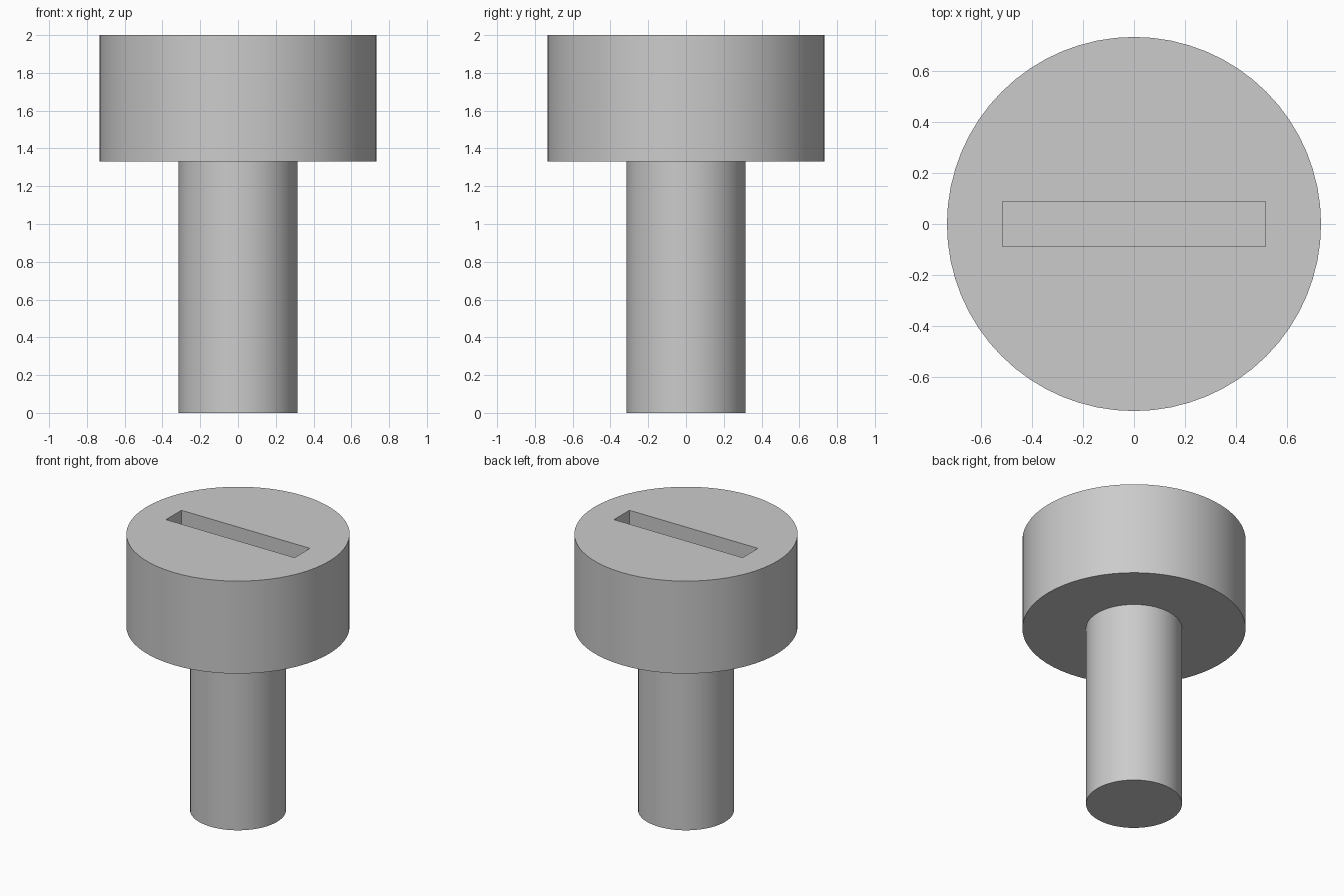
import bpy
import bmesh
from mathutils import Matrix

old = bpy.data.objects.get("Cube")
if old:
    bpy.data.objects.remove(old, do_unlink=True)

SIDES = 64
HEAD_R, SHAFT_R = 0.733, 0.315
HEAD_Z, TOP = 1.33, 2.0
SLOT_X, SLOT_Y, SLOT_DEPTH = 1.03, 0.176, 0.3

steel = bpy.data.materials.new("grey_steel")
steel.use_nodes = True
GREY = (0.6, 0.6, 0.6, 1)
steel.diffuse_color = GREY
steel.node_tree.nodes["Principled BSDF"].inputs["Base Color"].default_value = GREY


def finish(name, bm):
    mesh = bpy.data.meshes.new(name)
    bm.to_mesh(mesh)
    bm.free()
    mesh.materials.append(steel)
    obj = bpy.data.objects.new(name, mesh)
    bpy.context.collection.objects.link(obj)
    return obj


# Screw body: shaft and head as one stepped, closed turning
bm = bmesh.new()
bmesh.ops.create_circle(bm, cap_ends=True, segments=SIDES, radius=SHAFT_R)
face = bm.faces[:][0]


def lift(face, height):
    new = bmesh.ops.extrude_discrete_faces(bm, faces=[face])["faces"][0]
    bmesh.ops.translate(bm, verts=new.verts, vec=(0, 0, height))
    return new


def widen(face, factor):
    new = bmesh.ops.extrude_discrete_faces(bm, faces=[face])["faces"][0]
    bmesh.ops.scale(bm, verts=new.verts, vec=(factor, factor, 1))
    return new


bottom = bmesh.ops.duplicate(bm, geom=[face])
face = lift(face, HEAD_Z)
face = widen(face, HEAD_R / SHAFT_R)
face = lift(face, TOP - HEAD_Z)
bmesh.ops.remove_doubles(bm, verts=bm.verts, dist=0.0001)
bmesh.ops.recalc_face_normals(bm, faces=bm.faces)
screw = finish("screw_body", bm)

# Straight driver slot cut into the top of the head
bm = bmesh.new()
size = Matrix.Diagonal((SLOT_X, SLOT_Y, SLOT_DEPTH * 2, 1))
bmesh.ops.create_cube(bm, size=1, matrix=Matrix.Translation((0, 0, TOP)) @ size)
cutter = finish("slot_cutter", bm)
cutter.hide_render = True
cutter.hide_viewport = True
cutter.display_type = 'WIRE'

cut = screw.modifiers.new("slot", 'BOOLEAN')
cut.operation = 'DIFFERENCE'
cut.solver = 'EXACT'
cut.object = cutter

# Smooth round sides with crisp rims
bpy.ops.object.select_all(action='DESELECT')
screw.select_set(True)
bpy.context.view_layer.objects.active = screw
bpy.ops.object.shade_smooth_by_angle(angle=0.5)
